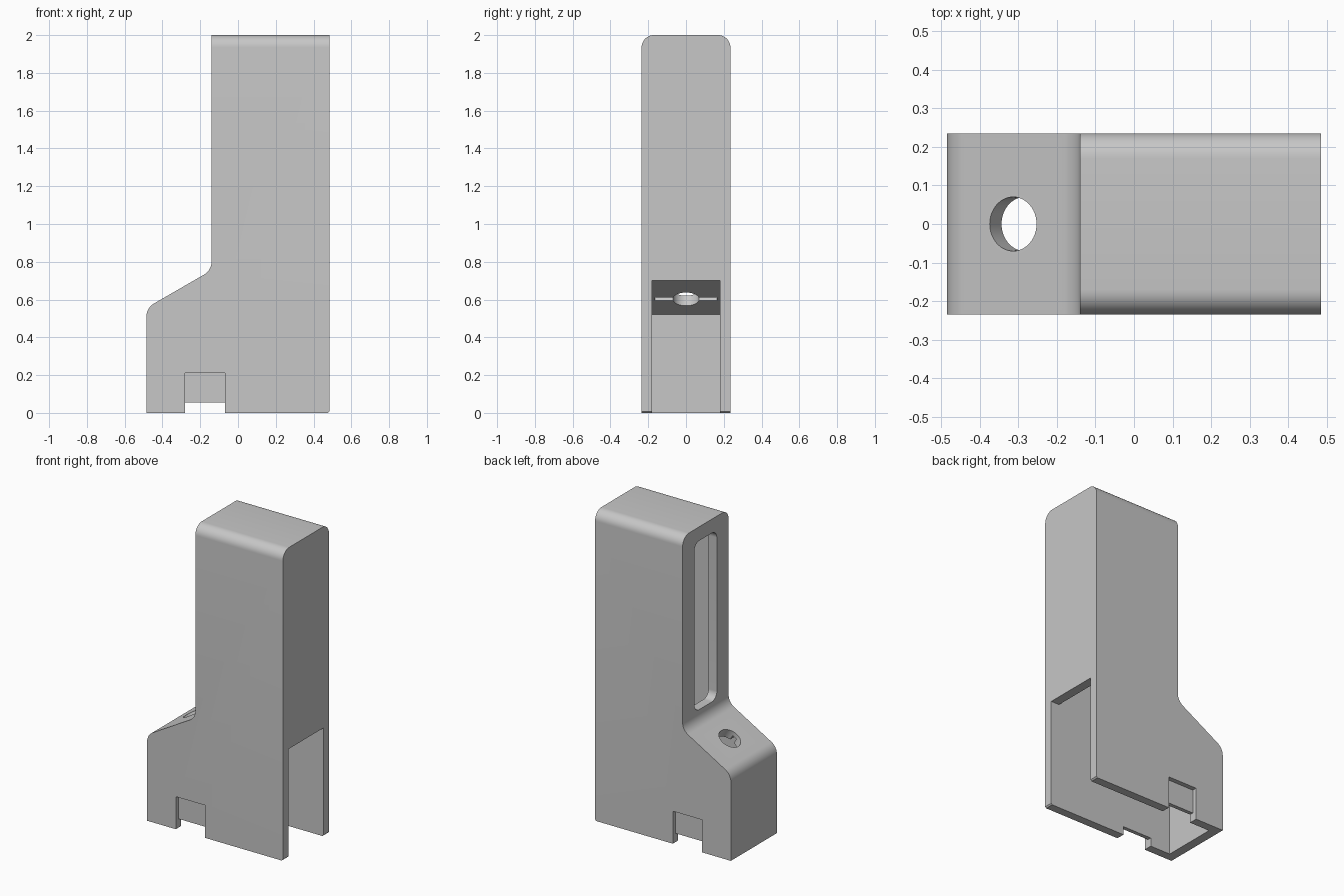
import bpy, bmesh, math
from mathutils import Vector, Matrix

cube = bpy.data.objects.get("Cube")
if cube:
    bpy.data.objects.remove(cube, do_unlink=True)

GREY = (0.57, 0.57, 0.57, 1)
grey = bpy.data.materials.new("plain grey")
grey.use_nodes = True
grey.diffuse_color = GREY
grey.node_tree.nodes["Principled BSDF"].inputs["Base Color"].default_value = GREY

HALF_W = 0.235
SLOPE = math.radians(30)


def fillet(prev, corner, nxt, r, steps=8):
    """Points of an arc that rounds one profile corner."""
    p, c, n = (Vector(v) for v in (prev, corner, nxt))
    a, b = (p - c).normalized(), (n - c).normalized()
    half = a.angle(b) / 2
    centre = c + (a + b).normalized() * (r / math.sin(half))
    start = c + a * (r / math.tan(half)) - centre
    end = c + b * (r / math.tan(half)) - centre
    arc = [start.lerp(end, i / steps).normalized() * r for i in range(steps + 1)]
    return [centre + v for v in arc]


def profile(points):
    """Closed outline; a third value on a point is its fillet radius."""
    out = []
    for i, pt in enumerate(points):
        if len(pt) == 3:
            out += fillet(points[i - 1][:2], pt[:2], points[(i + 1) % len(points)][:2], pt[2])
        else:
            out.append(Vector(pt))
    return out


def prism(name, points, axis, lo, hi):
    """Extrude an outline along x (outline in y,z) or y (outline in x,z)."""
    bm = bmesh.new()
    place = (lambda p, d: (d, p[0], p[1])) if axis == "x" else (lambda p, d: (p[0], d, p[1]))
    face = bm.faces.new([bm.verts.new(place(p, lo)) for p in profile(points)])
    moved = bmesh.ops.extrude_face_region(bm, geom=[face], use_keep_orig=True)["geom"]
    shift = Vector(place((0, 0), hi - lo))
    bmesh.ops.translate(bm, vec=shift, verts=[v for v in moved if isinstance(v, bmesh.types.BMVert)])
    bmesh.ops.recalc_face_normals(bm, faces=bm.faces)
    return finish(name, bm)


def finish(name, bm):
    mesh = bpy.data.meshes.new(name)
    bm.to_mesh(mesh)
    bm.free()
    mesh.materials.append(grey)
    obj = bpy.data.objects.new(name, mesh)
    bpy.context.collection.objects.link(obj)
    return obj


def box(x0, x1, z0, z1):
    return [(x0, z0), (x1, z0), (x1, z1), (x0, z1)]


def cut(target, cutter):
    bpy.context.view_layer.objects.active = target
    mod = target.modifiers.new("cut", "BOOLEAN")
    mod.operation, mod.solver, mod.object = "DIFFERENCE", "EXACT", cutter
    bpy.ops.object.modifier_apply(modifier=mod.name)
    bpy.data.objects.remove(cutter, do_unlink=True)


# Outer housing: tower with a sloped foot, long top edges rounded
housing = prism("housing", [
    (-0.485, 0), (0.477, 0), (0.485, 0.008), (0.485, 2), (-0.14, 2),
    (-0.14, 0.755, 0.08), (-0.485, 0.556, 0.08)], "y", -HALF_W, HALF_W)
bm = bmesh.new()
bm.from_mesh(housing.data)
top_edges = [e for e in bm.edges if all(v.co.z > 1.99 for v in e.verts)
             and abs(e.verts[0].co.y - e.verts[1].co.y) < 0.01]
bmesh.ops.bevel(bm, geom=top_edges, offset=0.065, segments=10, profile=0.5, affect="EDGES")
bm.to_mesh(housing.data)
bm.free()

# Hollow inside, open at the bottom and through the lower end wall
cut(housing, prism("cavity_cutter", [
    (-0.425, -0.1), (0.6, -0.1), (0.6, 0.7), (0.425, 0.7), (0.425, 1.94),
    (-0.08, 1.94), (-0.08, 0.719), (-0.425, 0.52)], "y", -0.18, 0.18))

# Tall rounded window in the tower wall
cut(housing, prism("window_cutter", [p + (0.05,) for p in box(-0.115, 0.115, 0.82, 1.91)],
                   "x", -0.3, -0.04))

# Side notches: low pass-through, plus a shallow outer recess above it
cut(housing, prism("notch_cutter", box(-0.28, -0.07, -0.1, 0.055), "y", -0.4, 0.4))
for side in (-1, 1):
    lo, hi = sorted((side * 0.205, side * 0.4))
    cut(housing, prism("recess_cutter", box(-0.28, -0.07, -0.1, 0.21), "y", lo, hi))

# Round hole square to the slope, and a thin groove on the slope's underside
tilt = Matrix.Rotation(-SLOPE, 4, "Y")
bm = bmesh.new()
bmesh.ops.create_cone(bm, cap_ends=True, segments=48, radius1=0.07, radius2=0.07, depth=0.3,
                      matrix=Matrix.Translation((-0.313, 0, 0.655)) @ tilt)
cut(housing, finish("hole_cutter", bm))
bm = bmesh.new()
bmesh.ops.create_cube(bm, size=1, matrix=Matrix.Translation((-0.283, 0, 0.606)) @ tilt
                      @ Matrix.Diagonal((0.03, 0.33, 0.06, 1)))
cut(housing, finish("groove_cutter", bm))

bpy.ops.object.select_all(action="DESELECT")
housing.select_set(True)
bpy.context.view_layer.objects.active = housing
bpy.ops.object.shade_smooth_by_angle(angle=SLOPE * 0.8)
